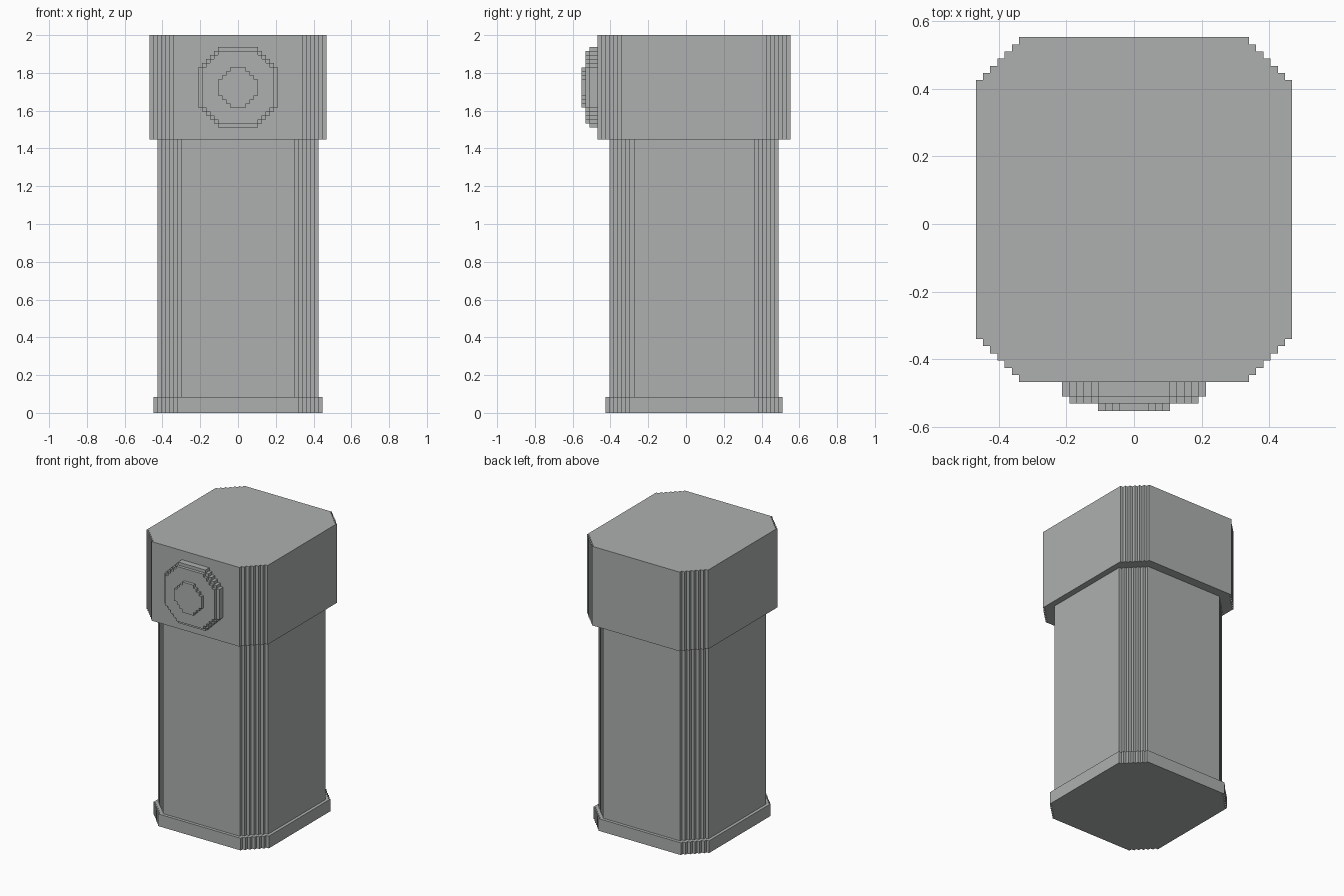
import bpy
import bmesh
from mathutils import Vector

cube = bpy.data.objects.get("Cube")
if cube:
    bpy.data.objects.remove(cube, do_unlink=True)

V = 1 / 47          # size of one stair step
MID_Y = 2           # depth centre of the column, in steps
DIAL_Z = 81         # height of the dial centre, in steps

grey = bpy.data.materials.new("plain grey")
grey.use_nodes = True
colour = (0.42, 0.43, 0.43, 1)
grey.diffuse_color = colour
grey.node_tree.nodes["Principled BSDF"].inputs["Base Color"].default_value = colour


def stepped_outline(half_a, half_b, cut):
    """Rectangle whose corners are cut back in single stair steps."""
    corner = [(half_a, half_b - cut)]
    for i in range(cut):
        a, b = half_a - i - 1, half_b - cut + i
        corner += [(a, b), (a, b + 1)]
    mirrored = [(-a, b) for a, b in reversed(corner)]
    top = corner + mirrored
    return top + [(-a, -b) for a, b in top]


def prism(name, outline, place, start, end):
    """Extrude an outline from start to end; place maps (a, b, depth) to space."""
    bm = bmesh.new()
    face = bm.faces.new([bm.verts.new(place(a, b, start) * V) for a, b in outline])
    result = bmesh.ops.extrude_face_region(bm, geom=[face], use_keep_orig=True)
    moved = [g for g in result["geom"] if isinstance(g, bmesh.types.BMVert)]
    shift = (place(0, 0, end) - place(0, 0, start)) * V
    bmesh.ops.translate(bm, verts=moved, vec=shift)
    bmesh.ops.recalc_face_normals(bm, faces=bm.faces)
    mesh = bpy.data.meshes.new(name)
    bm.to_mesh(mesh)
    bm.free()
    mesh.materials.append(grey)
    obj = bpy.data.objects.new(name, mesh)
    bpy.context.collection.objects.link(obj)


def upright(a, b, d):
    return Vector((a, b + MID_Y, d))


def facing_front(a, b, d):
    return Vector((a, -d, b + DIAL_Z))


# Column: foot, shaft and head
prism("foot", stepped_outline(21, 22, 6), upright, 0, 4)
prism("shaft", stepped_outline(20, 21, 6), upright, 3, 69)
prism("head", stepped_outline(22, 24, 6), upright, 68, 94)

# Dial on the front of the head, in three shrinking layers
prism("dial_base", stepped_outline(10, 10, 5), facing_front, 21, 24)
prism("dial_rim", stepped_outline(9, 9, 4), facing_front, 23, 25)
prism("dial_button", stepped_outline(5, 5, 3), facing_front, 24, 26)
